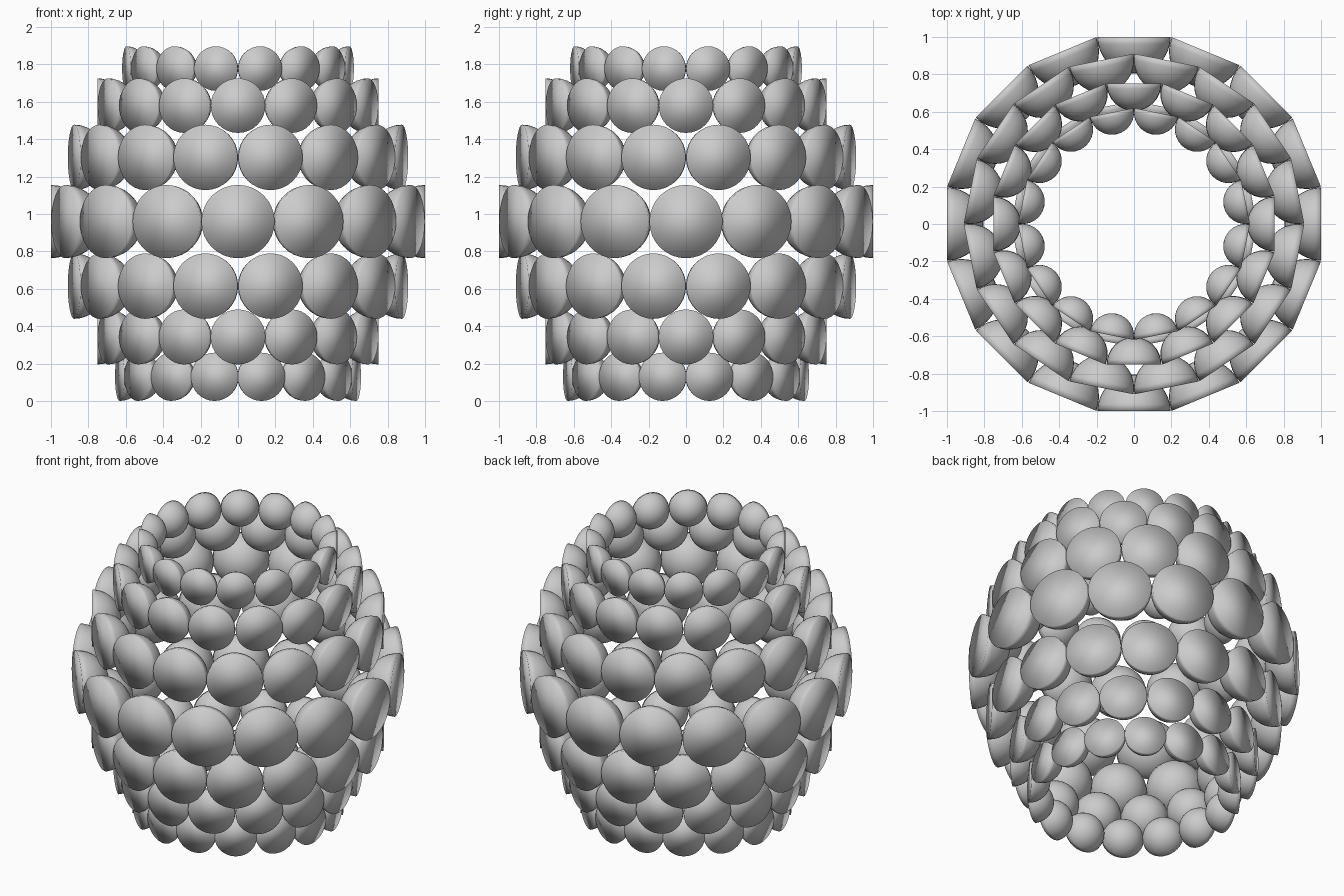
import bpy, bmesh
from math import pi
from mathutils import Matrix

if "Cube" in bpy.data.objects:
    bpy.data.objects.remove(bpy.data.objects["Cube"])

COUNT = 16

# (name, centre height, distance of flat face from axis, radius, half-step offset)
RINGS = [
    ("bottom_ring",       0.130, 0.645, 0.129, True),
    ("lower_ring",        0.343, 0.752, 0.147, False),
    ("lower_middle_ring", 0.615, 0.893, 0.175, True),
    ("middle_ring",       0.960, 1.000, 0.196, False),
    ("upper_middle_ring", 1.303, 0.893, 0.175, True),
    ("upper_ring",        1.580, 0.752, 0.146, False),
    ("top_ring",          1.778, 0.608, 0.119, True),
]


def unit_dome():
    """Closed half ball: flat disc facing +x, dome towards -x."""
    bm = bmesh.new()
    bmesh.ops.create_uvsphere(bm, u_segments=32, v_segments=16, radius=1)
    upper = [v for v in bm.verts if v.co.z > 1e-4]
    bmesh.ops.delete(bm, geom=upper, context='VERTS')
    rim = [e for e in bm.edges if e.is_boundary]
    bmesh.ops.contextual_create(bm, geom=rim)
    bmesh.ops.rotate(bm, verts=bm.verts, matrix=Matrix.Rotation(pi / 2, 3, 'Y'))
    bmesh.ops.recalc_face_normals(bm, faces=bm.faces)
    for f in bm.faces:
        f.smooth = True
    mesh = bpy.data.meshes.new("dome")
    bm.to_mesh(mesh)
    bm.free()
    return mesh


def build_ring(name, z, dist, radius, offset, dome):
    bm = bmesh.new()
    for i in range(COUNT):
        angle = (i + 0.5 * offset) * 2 * pi / COUNT
        start = len(bm.verts)
        bm.from_mesh(dome)
        bm.verts.ensure_lookup_table()
        place = (Matrix.Rotation(angle, 4, 'Z')
                 @ Matrix.Translation((dist, 0, z))
                 @ Matrix.Scale(radius, 4))
        bmesh.ops.transform(bm, matrix=place, verts=bm.verts[start:])
    bm.normal_update()
    mesh = bpy.data.meshes.new(name)
    bm.to_mesh(mesh)
    bm.free()
    bpy.context.collection.objects.link(bpy.data.objects.new(name, mesh))


# Stacked rings of half balls, flat side outwards
dome = unit_dome()
for ring in RINGS:
    build_ring(*ring, dome)
bpy.data.meshes.remove(dome)
